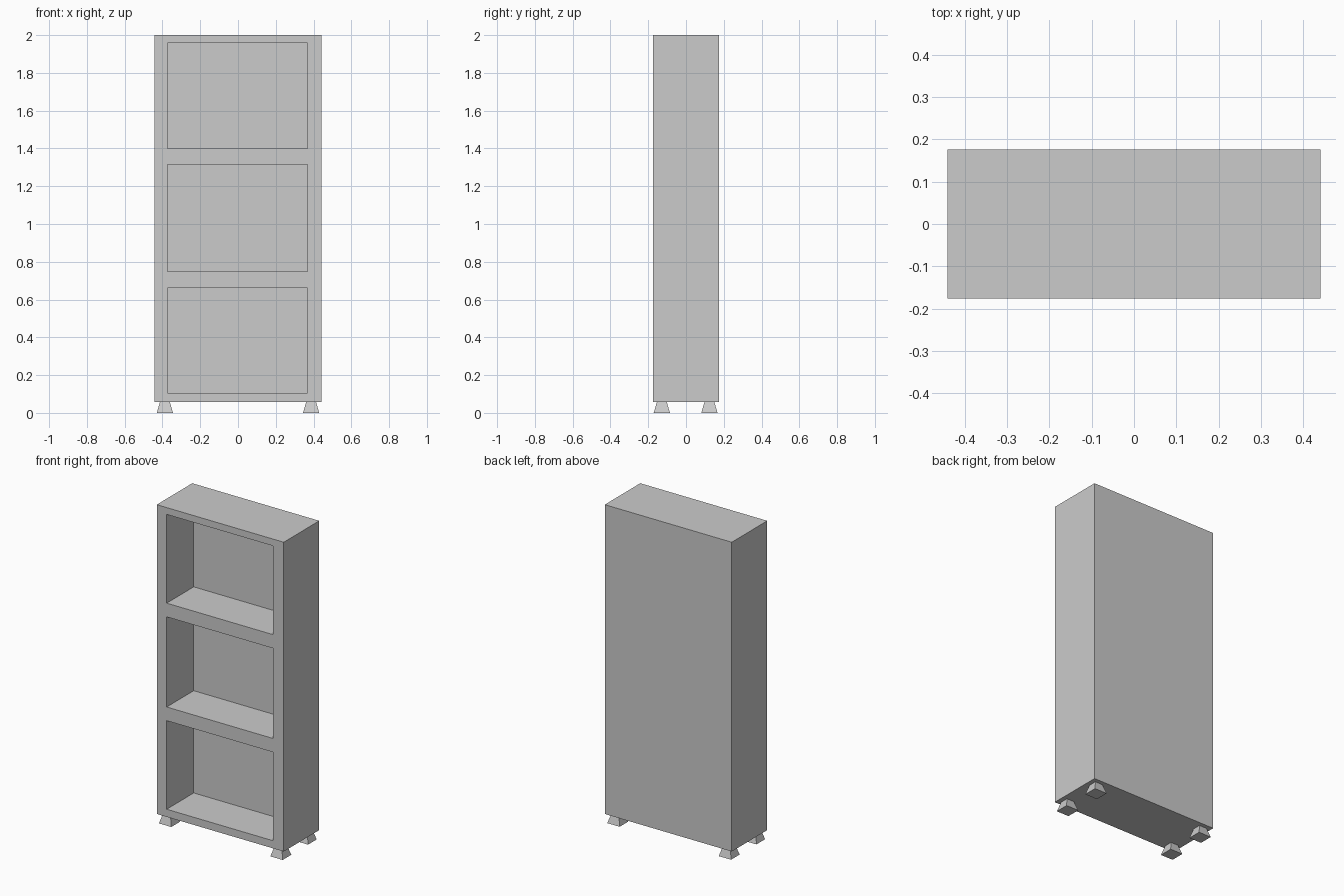
import bpy, bmesh
from math import pi, sqrt

if "Cube" in bpy.data.objects:
    bpy.data.objects.remove(bpy.data.objects["Cube"])

HALF_W, HALF_D = 0.441, 0.176
BASE_Z, TOP_Z = 0.058, 2.0
RECESS = 0.268

# Front outline grid: odd column and odd rows are the compartment openings
xs = [-HALF_W, -0.372, 0.368, HALF_W]
zs = [BASE_Z, 0.106, 0.662, 0.748, 1.314, 1.4, 1.957, TOP_Z]


# Bookcase carcass with three recessed compartments
bm = bmesh.new()
grid = [[bm.verts.new((x, -HALF_D, z)) for x in xs] for z in zs]
openings = []
for r in range(len(zs) - 1):
    for c in range(len(xs) - 1):
        face = bm.faces.new((grid[r][c], grid[r][c + 1], grid[r + 1][c + 1], grid[r + 1][c]))
        if c == 1 and r % 2 == 1:
            openings.append(face)

# Outer sides and back
rim = [e for e in bm.edges if e.is_boundary]
outer = bmesh.ops.extrude_edge_only(bm, edges=rim)["geom"]
back_verts = [g for g in outer if isinstance(g, bmesh.types.BMVert)]
bmesh.ops.translate(bm, verts=back_verts, vec=(0, 2 * HALF_D, 0))
bmesh.ops.holes_fill(bm, edges=[e for e in bm.edges if e.is_boundary], sides=0)

# Compartments pushed into the front
for face in bmesh.ops.extrude_discrete_faces(bm, faces=openings)["faces"]:
    bmesh.ops.translate(bm, verts=face.verts[:], vec=(0, RECESS, 0))
bmesh.ops.recalc_face_normals(bm, faces=bm.faces)

mesh = bpy.data.meshes.new("bookcase_carcass")
bm.to_mesh(mesh)
bm.free()
bpy.context.collection.objects.link(bpy.data.objects.new("bookcase_carcass", mesh))

# Four square feet flaring towards the floor
for side, x in (("left", -0.387), ("right", 0.387)):
    for end, y in (("front", -0.128), ("back", 0.124)):
        bpy.ops.mesh.primitive_cone_add(
            vertices=4, radius1=0.043 * sqrt(2), radius2=0.026 * sqrt(2),
            depth=BASE_Z, location=(x, y, BASE_Z / 2), rotation=(0, 0, pi / 4))
        bpy.context.object.name = f"{end}_{side}_foot"
